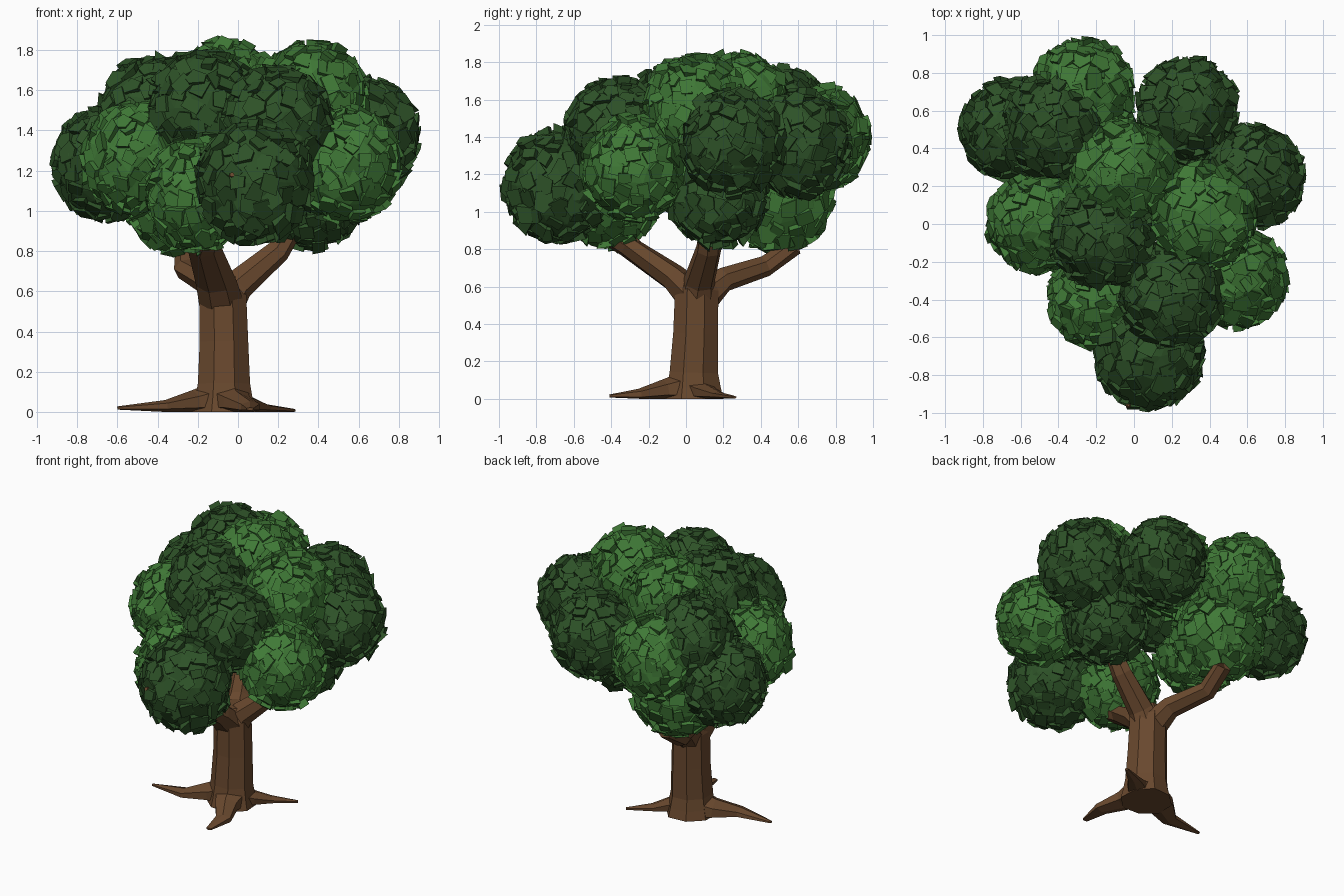
import bpy, bmesh, math, random
from mathutils import Vector

if "Cube" in bpy.data.objects:
    bpy.data.objects.remove(bpy.data.objects["Cube"])

random.seed(7)


def material(name, rgb):
    m = bpy.data.materials.new(name)
    m.diffuse_color = (*rgb, 1)
    m.use_nodes = True
    m.node_tree.nodes["Principled BSDF"].inputs["Base Color"].default_value = m.diffuse_color
    return m


BARK = material("bark", (0.14, 0.065, 0.027))
LIGHT = material("leaf_light", (0.05, 0.19, 0.037))
DARK = material("leaf_dark", (0.027, 0.085, 0.021))


def finish(bm, name, mat):
    bmesh.ops.recalc_face_normals(bm, faces=bm.faces)
    me = bpy.data.meshes.new(name)
    bm.to_mesh(me)
    bm.free()
    me.materials.append(mat)
    ob = bpy.data.objects.new(name, me)
    bpy.context.collection.objects.link(ob)
    return ob


def limb(name, path, sides=7, jitter=0.06):
    """Flat-faced tube; path points are (x, y, z, width radius, height radius)."""
    bm = bmesh.new()
    pts = [Vector(p[:3]) for p in path]
    wob = [1 + random.uniform(-jitter, jitter) for _ in range(sides)]
    rings = []
    for i, p in enumerate(path):
        t = (pts[min(i + 1, len(pts) - 1)] - pts[max(i - 1, 0)]).normalized()
        ref = Vector((0, 0, 1)) if abs(t.z) < 0.93 else Vector((0, 1, 0))
        side = t.cross(ref).normalized()
        up = side.cross(t)
        ring = []
        for k in range(sides):
            a = math.tau * (k + 0.5) / sides
            v = pts[i] + (side * math.cos(a) * p[3] + up * math.sin(a) * p[4]) * wob[k]
            v.z = max(v.z, 0)
            ring.append(bm.verts.new(v))
        rings.append(ring)
    for a, b in zip(rings, rings[1:]):
        for k in range(sides):
            j = (k + 1) % sides
            bm.faces.new((a[k], a[j], b[j], b[k]))
    bm.faces.new(rings[0])
    bm.faces.new(rings[-1])
    return finish(bm, name, BARK)


def clump(name, centre, r, mat):
    """Leaf ball: rough core with overlapping tilted triangular leaf plates."""
    def rand_vec(s):
        return Vector([random.uniform(-s, s) for _ in range(3)])

    def place(d, rad):
        return Vector(centre) + Vector((d.x, d.y, d.z * 1.05)) * rad * r
    bm = bmesh.new()
    # Crumpled core
    bmesh.ops.create_icosphere(bm, subdivisions=3, radius=1)
    for v in bm.verts:
        d = (v.co.normalized() + rand_vec(0.04)).normalized()
        v.co = place(d, random.uniform(0.88, 0.95))
    # Low pyramids with tilted flat tops, spread evenly over the core
    n, turn = 130, random.uniform(0, math.tau)
    for i in range(n):
        z = 1 - 2 * (i + 0.5) / n
        a = turn + i * 2.39996
        s = math.sqrt(1 - z * z)
        d = (Vector((s * math.cos(a), s * math.sin(a), z)) + rand_vec(0.1)).normalized()
        tilt = (d + rand_vec(0.33)).normalized()
        u = tilt.orthogonal().normalized()
        w = tilt.cross(u)
        h, spin, k = random.uniform(0.93, 1.0), random.uniform(0, 6), random.choice((4, 4, 5))
        size = random.uniform(0.15, 0.22)
        top, base = [], []
        for j in range(k):
            ang = spin + math.tau * j / k + random.uniform(-0.3, 0.3)
            off = (u * math.cos(ang) + w * math.sin(ang)) * size
            p = d * h + off
            top.append(bm.verts.new(place(p, 1)))
            base.append(bm.verts.new(place(d * 0.84 + off * 0.9, 1)))
        bm.faces.new(top)
        for j in range(k):
            m = (j + 1) % k
            bm.faces.new((base[j], base[m], top[m], top[j]))
        bm.faces.new(base[::-1])
    return finish(bm, name, mat)


# Trunk
limb("trunk", [(-0.07, 0.04, 0, .17, .17), (-0.07, 0.04, .06, .155, .155),
               (-0.07, 0.04, .14, .14, .14), (-0.07, 0.05, .35, .13, .13),
               (-0.075, 0.055, .58, .125, .125), (-0.08, 0.055, .67, .085, .085)], 8)

# Roots
limb("root_left", [(-0.07, .04, .07, .13, .10), (-.22, .0, .05, .10, .06),
                   (-.36, -.08, .03, .06, .03), (-.6, -.08, .02, .012, .008)], 6)
limb("root_front", [(-0.06, .04, .07, .13, .10), (-.01, -.12, .05, .08, .055),
                    (.06, -.25, .025, .055, .03), (.06, -.41, .015, .02, .008)], 6)
limb("root_right", [(-0.07, .04, .06, .13, .09), (.06, .1, .035, .07, .045),
                    (.14, .17, .02, .045, .02), (.28, .26, .008, .012, .008)], 6)

# Branches
limb("branch_right", [(-.07, .06, .52, .10, .10), (.0, .07, .63, .085, .08),
                      (.20, .12, .80, .07, .06), (.29, .13, .94, .055, .05)])
limb("branch_back", [(-.08, .08, .54, .10, .10), (-.13, .2, .64, .08, .07),
                     (-.25, .42, .71, .07, .06), (-.25, .57, .81, .06, .055),
                     (-.25, .61, .95, .05, .05)])
limb("branch_front", [(-.08, .05, .53, .115, .10), (-.11, -.07, .65, .105, .075),
                      (-.17, -.32, .82, .085, .06), (-.13, -.55, .95, .045, .045),
                      (-.04, -.80, 1.10, .03, .03), (-.03, -.97, 1.18, .012, .012)])
limb("branch_front_fork", [(-.16, -.27, .80, .05, .05), (-.30, -.40, .92, .04, .04),
                           (-.42, -.50, 1.03, .02, .02)])

# Foliage clumps: x, y, z, radius
light_clumps = [(-.27, .71, 1.39, .28), (-.06, .28, 1.56, .29), (.37, .05, 1.55, .29),
                (-.51, .01, 1.26, .275), (.54, -.28, 1.23, .28), (-.19, -.40, 1.08, .275),
                (-.28, .50, 1.09, .30)]
dark_clumps = [(-.65, .50, 1.23, .28), (-.42, .52, 1.48, .285), (.28, .61, 1.36, .28),
               (.63, .25, 1.37, .285), (-.17, -.06, 1.51, .285), (.20, -.37, 1.43, .285),
               (.08, -.69, 1.14, .30), (.37, .17, 1.09, .275)]
for label, mat, clumps in (("light", LIGHT, light_clumps), ("dark", DARK, dark_clumps)):
    for i, (x, y, z, r) in enumerate(clumps, 1):
        clump(f"foliage_{label}_{i}", (x, y, z), r, mat)
